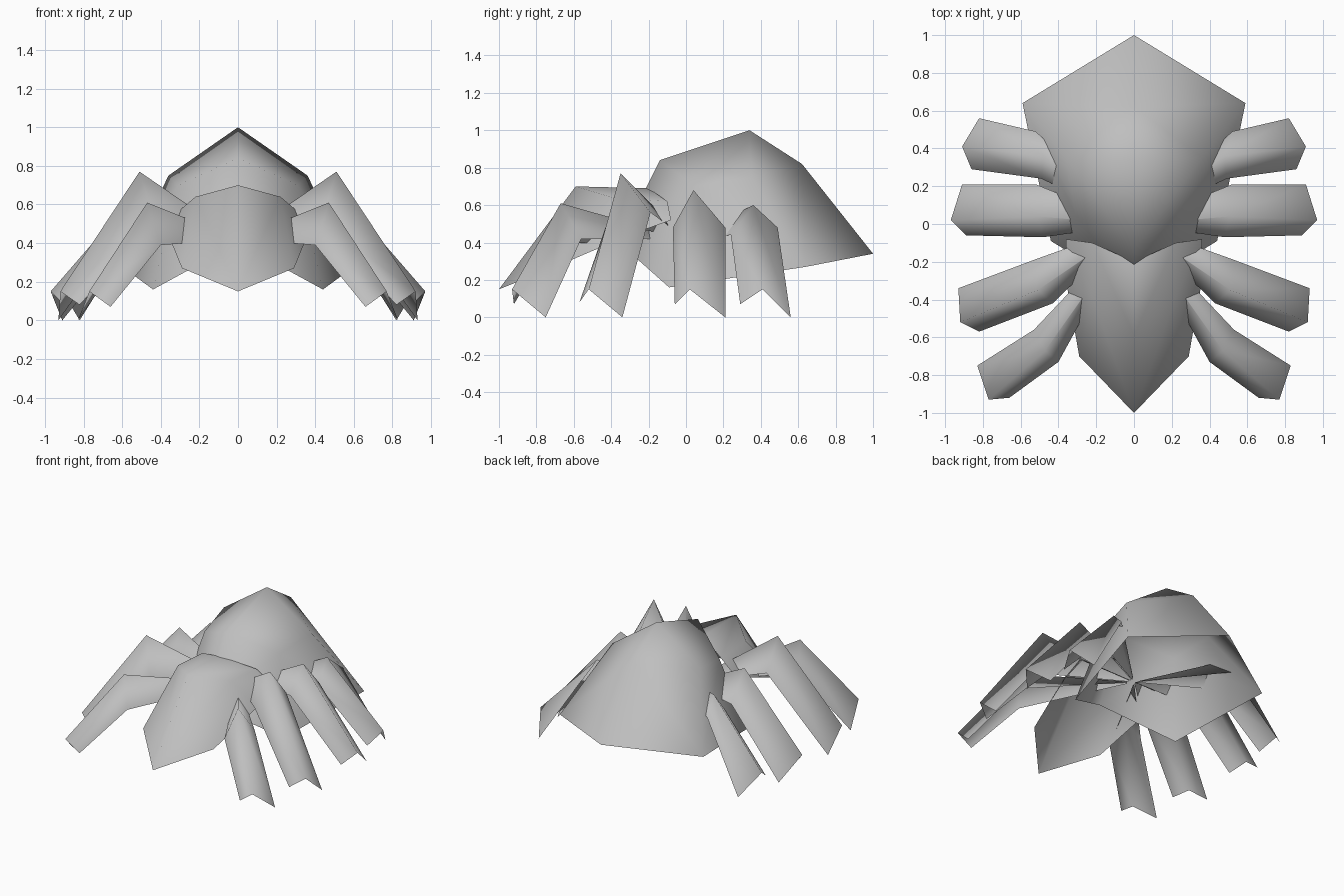
import bpy
import bmesh
from mathutils import Vector

cube = bpy.data.objects.get("Cube")
if cube:
    bpy.data.objects.remove(cube, do_unlink=True)

# One plain grey for the whole creature
GREY = (0.52, 0.52, 0.52, 1.0)
grey = bpy.data.materials.new("plain_grey")
grey.use_nodes = True
grey.diffuse_color = GREY
grey.node_tree.nodes["Principled BSDF"].inputs["Base Color"].default_value = GREY


def make_shell(name, points, faces):
    """Build an open, smooth shaded shell whose outside points upward."""
    bm = bmesh.new()
    verts = [bm.verts.new(p) for p in points]
    for face in faces:
        bm.faces.new([verts[i] for i in face])
    bmesh.ops.recalc_face_normals(bm, faces=bm.faces)
    bm.normal_update()
    if sum(f.normal.z * f.calc_area() for f in bm.faces) < 0:
        bmesh.ops.reverse_faces(bm, faces=bm.faces)
    for face in bm.faces:
        face.smooth = True
    mesh = bpy.data.meshes.new(name)
    bm.to_mesh(mesh)
    bm.free()
    mesh.materials.append(grey)
    obj = bpy.data.objects.new(name, mesh)
    bpy.context.collection.objects.link(obj)
    return obj


def make_body(name, rows, faces):
    """Build half a body shell from its ridge, shoulder and rim rows, then mirror it."""
    points, index = [], {}
    for row, row_points in rows.items():
        for i, point in enumerate(row_points):
            index[row + str(i)] = len(points)
            points.append(point)
    obj = make_shell(name, points, [[index[key] for key in f.split()] for f in faces])
    mirror = obj.modifiers.new("mirror_halves", 'MIRROR')
    mirror.use_axis[0] = True
    mirror.use_mirror_merge = True
    return obj


# Abdomen: tall open dome, pointed at the back
make_body(
    "abdomen",
    {
        "ridge": [(0, -.36, .40), (0, -.14, .84), (0, .34, 1), (0, .62, .82), (0, 1, .34)],
        "shoulder": [(.31, .05, .70), (.36, .35, .75)],
        "rim": [(.44, -.09, .16), (.59, .64, .27)],
    },
    [
        "ridge0 rim0 shoulder0 ridge1",
        "ridge1 shoulder0 shoulder1 ridge2",
        "ridge2 shoulder1 ridge3",
        "ridge3 shoulder1 rim1 ridge4",
        "shoulder0 rim0 rim1 shoulder1",
    ],
)

# Head: smaller open dome, pointed at the front
make_body(
    "head",
    {
        "ridge": [(0, -1, .15), (0, -.59, .70), (0, -.2, .69)],
        "shoulder": [(.22, -.39, .64), (.22, -.1, .62)],
        "rim": [(.29, -.7, .27), (.36, -.3, .44), (.36, -.08, .52)],
    },
    [
        "ridge0 rim0 shoulder0 ridge1",
        "ridge1 shoulder0 shoulder1 ridge2",
        "shoulder0 rim0 rim1",
        "shoulder0 rim1 rim2 shoulder1",
    ],
)

# Legs: folded strips; each section is front edge, ridge, back edge
ROOT = Vector((0, 0, .42))
LEGS = {
    "front_leg": (
        [(.40, -.73, .39), (.47, -.67, .61), (.53, -.56, .42)],
        [(.66, -.92, .07), (.77, -.93, .15), (.83, -.75, 0)],
    ),
    "front_middle_leg": (
        [(.43, -.42, .51), (.51, -.35, .77), (.53, -.19, .56)],
        [(.82, -.57, .08), (.92, -.52, .15), (.93, -.34, 0)],
    ),
    "rear_middle_leg": (
        [(.48, -.07, .48), (.51, .04, .68), (.52, .21, .48)],
        [(.89, -.06, .07), (.97, .02, .15), (.91, .21, 0)],
    ),
    "rear_leg": (
        [(.49, .24, .44), (.48, .36, .60), (.52, .49, .48)],
        [(.86, .29, .07), (.91, .41, .15), (.82, .56, 0)],
    ),
}
STRIP_FACES = [(s + i, s + i + 1, s + i + 4, s + i + 3) for s in (0, 3) for i in (0, 1)]

for leg_name, (knee, foot) in LEGS.items():
    # The thigh tapers toward the shared centre inside the body
    root = [ROOT.lerp(Vector(p), 0.06) for p in knee]
    section_points = [Vector(p) for p in root + knee + foot]
    for side, sign in (("left", 1), ("right", -1)):
        points = [(sign * p.x, p.y, p.z) for p in section_points]
        make_shell(side + "_" + leg_name, points, STRIP_FACES)
